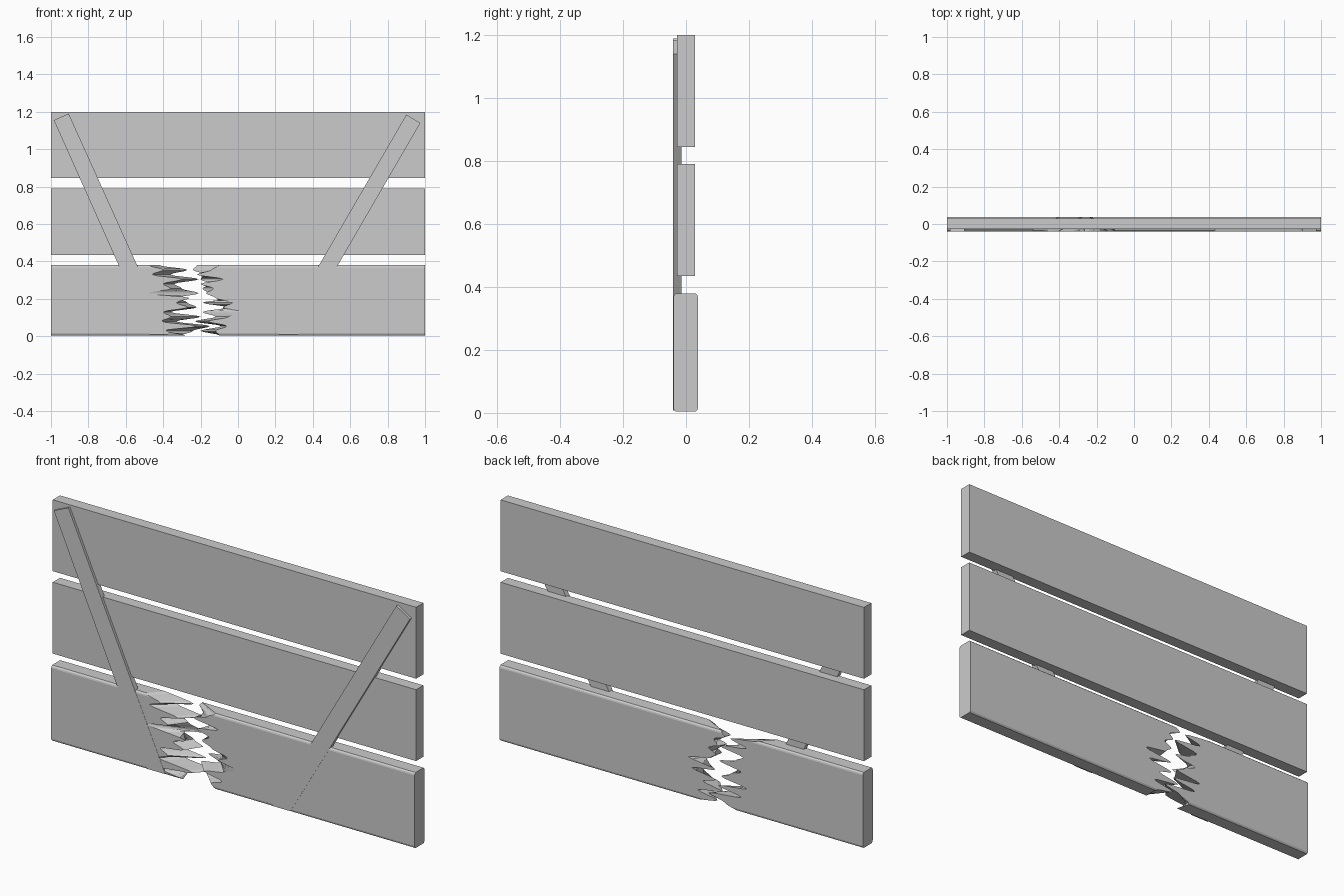
import bpy, bmesh, math

if "Cube" in bpy.data.objects:
    bpy.data.objects.remove(bpy.data.objects["Cube"])


def make_object(name, verts, faces):
    mesh = bpy.data.meshes.new(name)
    bm = bmesh.new()
    vs = [bm.verts.new(v) for v in verts]
    for f in faces:
        bm.faces.new([vs[i] for i in f])
    bmesh.ops.recalc_face_normals(bm, faces=bm.faces)
    bm.to_mesh(mesh)
    bm.free()
    ob = bpy.data.objects.new(name, mesh)
    bpy.context.collection.objects.link(ob)
    return ob


def prism(name, outline, y0, y1):
    """Extrude an x-z outline from y0 to y1."""
    n = len(outline)
    verts = [(x, y, z) for y in (y0, y1) for x, z in outline]
    faces = [list(range(n)), list(range(n, 2 * n))]
    faces += [(i, (i + 1) % n, n + (i + 1) % n, n + i) for i in range(n)]
    return make_object(name, verts, faces)


def plank(name, z0, z1):
    return prism(name, [(-1, z0), (1, z0), (1, z1), (-1, z1)], -0.028, 0.029)


# Two whole planks
plank("top_plank", 0.845, 1.20)
plank("middle_plank", 0.435, 0.79)

# Diagonal braces, running down flush over the broken plank
prism("left_brace", [(-0.985, 1.155), (-0.905, 1.19), (-0.372, 0.008), (-0.472, 0.008)],
      -0.041, -0.015)
prism("right_brace", [(0.975, 1.14), (0.90, 1.185), (0.218, 0.008), (0.318, 0.008)],
      -0.041, -0.015)

# Broken bottom plank: splintered ends, front and back torn differently
Z0, Z1 = 0.004, 0.38
STEPS = 4


def smooth_line(knots):
    """Ease between the splinter tips and notches."""
    out = []
    for a, b in zip(knots, knots[1:]):
        for k in range(STEPS):
            t = k / STEPS
            out.append(a + (b - a) * (0.5 - 0.5 * math.cos(math.pi * t)))
    return out + [knots[-1]]


def broken_half(name, end_x, front, back):
    fx, bx = smooth_line(front), smooth_line(back)
    n = len(fx)
    verts, faces = [], []
    # four columns: outer front, torn front, torn back, outer back
    for i in range(n):
        z = Z0 + (Z1 - Z0) * i / (n - 1)
        edge = min(z - Z0, Z1 - z)
        inset = max(0.0, 0.008 - edge)       # softened long edges
        yf, yb = -0.04 + inset, 0.038 - inset
        verts += [(end_x, yf, z), (fx[i], yf, z), (bx[i], yb, z), (end_x, yb, z)]
    for i in range(n - 1):
        a, b = 4 * i, 4 * i + 4
        for k in range(4):
            m = (k + 1) % 4
            faces.append((a + k, a + m, b + m, b + k))
    faces += [(0, 1, 2, 3), tuple(4 * (n - 1) + k for k in range(4))]
    return make_object(name, verts, faces)


broken_half("broken_plank_left", -1,
            [-.28, -.40, -.22, -.41, -.36, -.40, -.27, -.33, -.26, -.48, -.36, -.40, -.30, -.46, -.40, -.48],
            [-.30, -.24, -.15, -.33, -.20, -.36, -.22, -.27, -.33, -.21, -.30, -.34, -.21, -.36, -.27, -.42])
broken_half("broken_plank_right", 1,
            [-.10, -.12, -.06, -.16, -.05, .02, -.08, -.03, -.12, -.17, -.13, -.20, -.08, -.22, -.14, -.10],
            [-.10, -.20, -.09, -.23, -.12, -.19, -.06, -.19, -.04, -.16, -.19, -.15, -.20, -.18, -.24, -.22])
